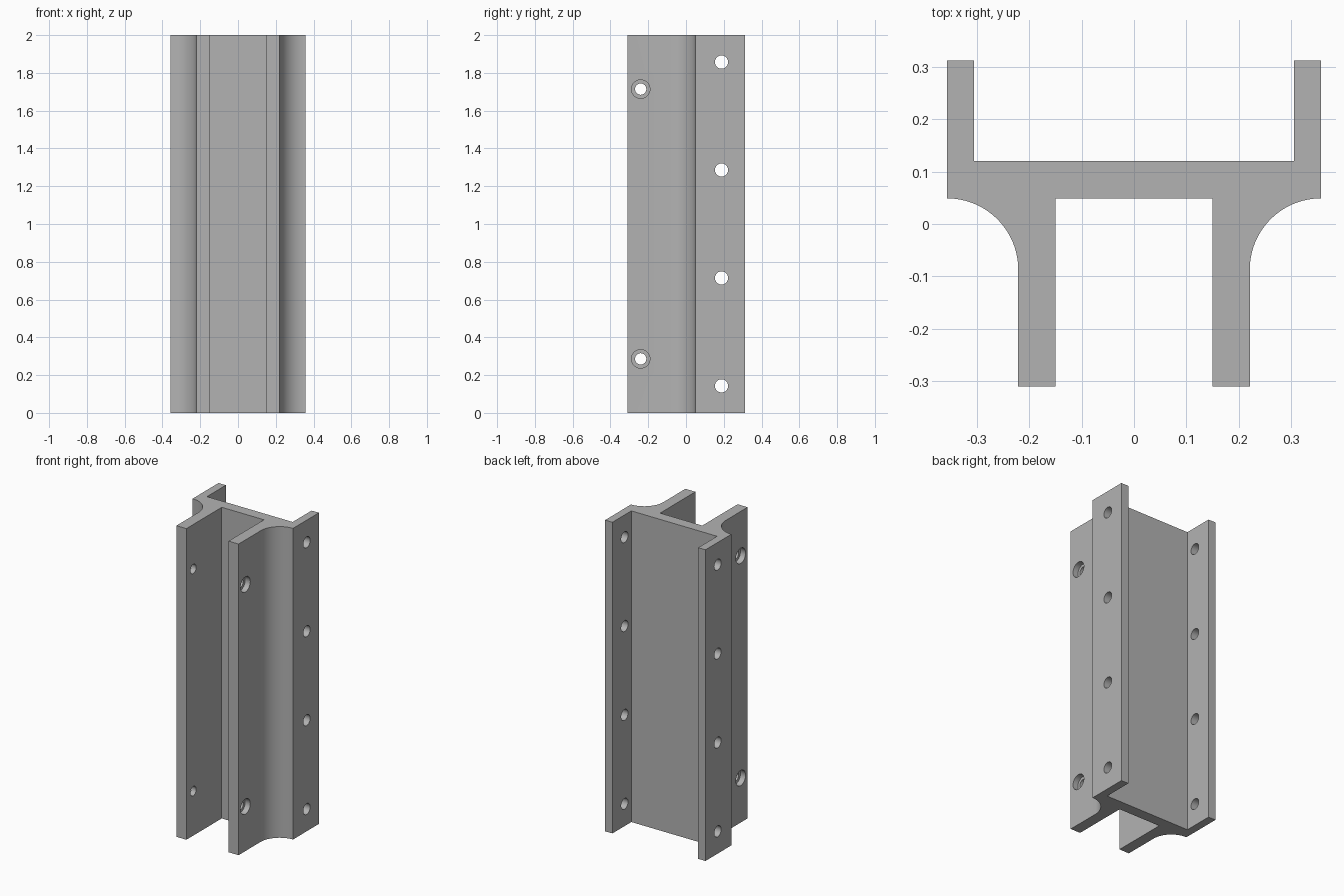
import bpy, bmesh, math
from mathutils import Matrix, Vector

if "Cube" in bpy.data.objects:
    bpy.data.objects.remove(bpy.data.objects["Cube"])

HEIGHT = 2.0
grey = bpy.data.materials.new("grey metal")
grey.diffuse_color = (0.45, 0.45, 0.45, 1)
grey.use_nodes = True
grey.node_tree.nodes["Principled BSDF"].inputs["Base Color"].default_value = grey.diffuse_color

# Right half of the cross-section: rear flange, concave fillet, front leg
R = 0.136
arc = [(0.357 + R * math.cos(a), -0.087 + R * math.sin(a))
       for a in (math.radians(90 + 90 * i / 24) for i in range(25))]
half = [(0.305, 0.12), (0.305, 0.312), (0.357, 0.312)] + arc + [
    (0.221, -0.31), (0.15, -0.31), (0.15, 0.049)]
profile = half + [(-x, y) for x, y in reversed(half)]

# Extruded body
bm = bmesh.new()
base = bm.faces.new([bm.verts.new((x, y, 0)) for x, y in profile])
top = bmesh.ops.extrude_face_region(bm, geom=[base])["geom"]
bmesh.ops.translate(bm, vec=Vector((0, 0, HEIGHT)),
                    verts=[v for v in top if isinstance(v, bmesh.types.BMVert)])
bmesh.ops.recalc_face_normals(bm, faces=bm.faces)
mesh = bpy.data.meshes.new("channel_rail")
bm.to_mesh(mesh)
bm.free()
rail = bpy.data.objects.new("channel_rail", mesh)
bpy.context.collection.objects.link(rail)
mesh.materials.append(grey)


def cut(name, holes):
    """Subtract x-aligned cylinders given as (x, y, z, radius, length)."""
    bm = bmesh.new()
    for x, y, z, r, length in holes:
        bmesh.ops.create_cone(
            bm, cap_ends=True, segments=32, radius1=r, radius2=r, depth=length,
            matrix=Matrix.Translation((x, y, z)) @ Matrix.Rotation(math.pi / 2, 4, 'Y'))
    me = bpy.data.meshes.new(name)
    bm.to_mesh(me)
    bm.free()
    me.materials.append(grey)
    cutter = bpy.data.objects.new(name, me)
    bpy.context.collection.objects.link(cutter)
    cutter.hide_render = True
    mod = rail.modifiers.new(name, 'BOOLEAN')
    mod.operation, mod.solver, mod.object = 'DIFFERENCE', 'EXACT', cutter
    bpy.context.view_layer.objects.active = rail
    bpy.ops.object.modifier_apply(modifier=name)
    bpy.data.objects.remove(cutter)


# Flange holes, leg holes and their outer counterbores
flange_z = [HEIGHT * (0.0715 + i * 0.2857) for i in range(4)]
leg_z = [0.286, 1.714]
cut("bolt_holes",
    [(0, 0.188, z, 0.035, 1) for z in flange_z] +
    [(0, -0.24, z, 0.030, 1) for z in leg_z])
cut("counterbores",
    [(s * 0.24, -0.24, z, 0.049, 0.11) for s in (-1, 1) for z in leg_z])

# Smooth fillets and hole walls, sharp edges kept
bpy.ops.object.select_all(action='DESELECT')
rail.select_set(True)
bpy.context.view_layer.objects.active = rail
bpy.ops.object.shade_smooth_by_angle(angle=math.radians(30))
